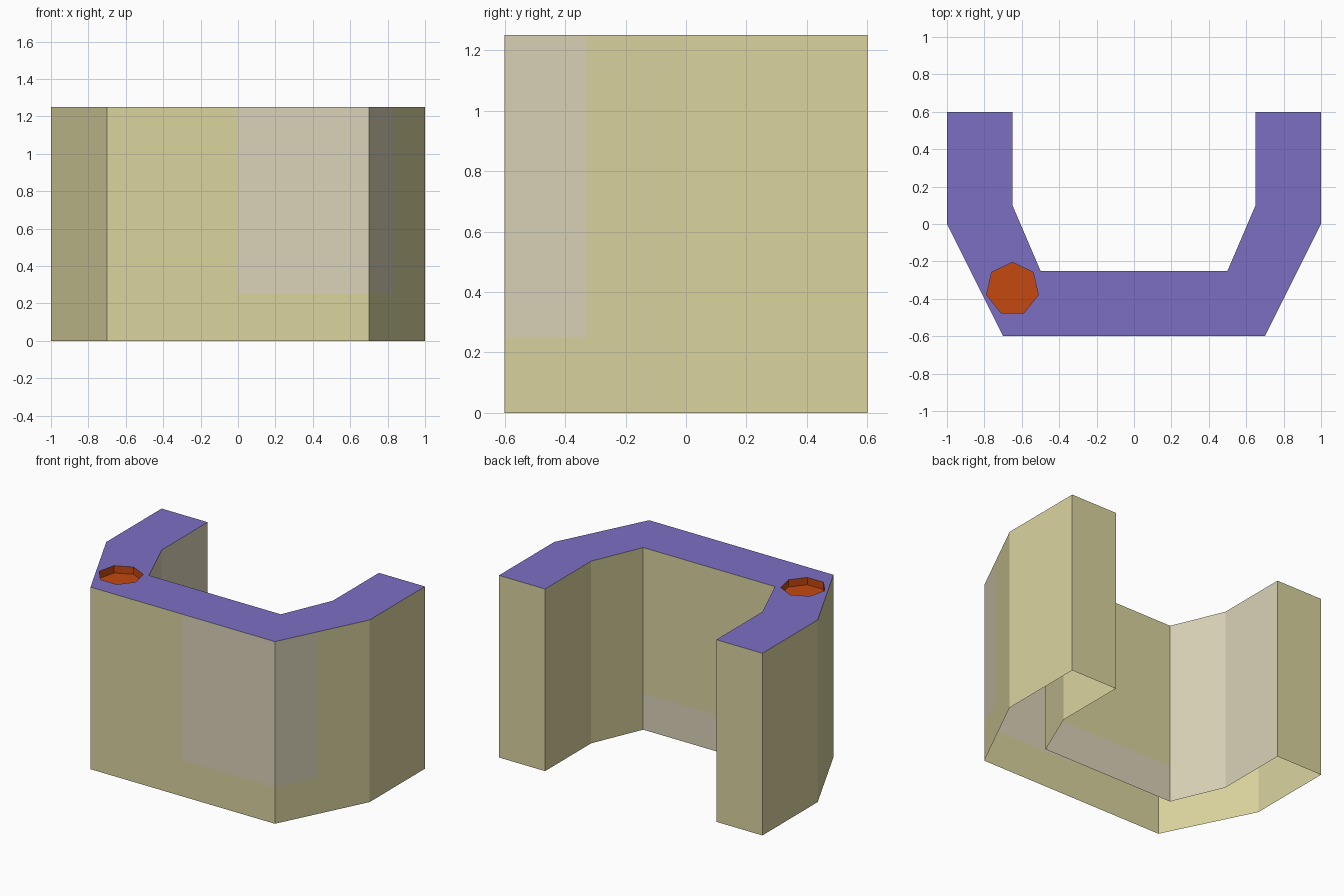
import bpy, bmesh, math

if "Cube" in bpy.data.objects:
    bpy.data.objects.remove(bpy.data.objects["Cube"])


def material(name, r, g, b):
    def lin(c):
        c /= 255
        return c / 12.92 if c <= 0.04045 else ((c + 0.055) / 1.055) ** 2.4
    m = bpy.data.materials.new(name)
    m.diffuse_color = (lin(r), lin(g), lin(b), 1)
    m.use_nodes = True
    m.node_tree.nodes["Principled BSDF"].inputs["Base Color"].default_value = m.diffuse_color
    return m


TAN = material("tan panel", 219, 212, 159)
PALE = material("pale panel", 219, 211, 184)
PURPLE = material("purple top", 125, 111, 196)
ORANGE = material("orange basin", 196, 72, 16)

HEIGHT, BAND = 1.25, 0.25


def finish(name, bm, mats):
    mesh = bpy.data.meshes.new(name)
    bm.to_mesh(mesh)
    bm.free()
    for m in mats:
        mesh.materials.append(m)
    obj = bpy.data.objects.new(name, mesh)
    bpy.context.collection.objects.link(obj)
    return obj


def ring(bm, pts, z):
    return [bm.verts.new((x, y, z)) for x, y in pts]


def bridge(bm, low, high):
    n = len(low)
    return [bm.faces.new((low[i], low[(i + 1) % n], high[(i + 1) % n], high[i]))
            for i in range(n)]


# Counter plan, counter-clockwise, with extra points where panel colours change
plan = [(-1, 0.6), (-1, 0), (-0.7, -0.6), (0, -0.6), (0.7, -0.6), (0.835, -0.33),
        (1, 0), (1, 0.6), (0.65, 0.6), (0.65, 0.1), (0.5, -0.25),
        (-0.5, -0.25), (-0.65, 0.1), (-0.65, 0.6)]

# Seven-sided basin opening
R, CX, CY = 0.142, -0.65, -0.347
hole = [(CX + R * math.cos(math.pi / 2 + k * math.tau / 7),
         CY + R * math.sin(math.pi / 2 + k * math.tau / 7)) for k in range(7)]

# Counter walls, open underneath
bm = bmesh.new()
rings = [ring(bm, plan, z) for z in (0, BAND, HEIGHT)]
walls = bridge(bm, rings[0], rings[1]) + bridge(bm, rings[1], rings[2])
for f in walls:
    c = f.calc_center_median()
    upper = c.z > BAND
    front_patch = upper and c.x > 0 and c.y < -0.4
    inner_band = not upper and abs(c.x) < 0.1 and -0.3 < c.y < -0.2
    inner_left = -0.66 < c.x < -0.55 and -0.2 < c.y < 0.5
    f.material_index = 1 if front_patch or inner_band or inner_left else 0
finish("counter_walls", bm, [TAN, PALE])

# Counter top with the opening left out
bm = bmesh.new()
edges = []
for pts in (plan, hole):
    vs = ring(bm, pts, HEIGHT)
    edges += [bm.edges.new((vs[i], vs[(i + 1) % len(vs)])) for i in range(len(vs))]
bmesh.ops.triangle_fill(bm, edges=edges, use_beauty=True, use_dissolve=False,
                        normal=(0, 0, 1))
for f in bm.faces:
    f.normal_update()
    if f.normal.z < 0:
        f.normal_flip()
finish("counter_top", bm, [PURPLE])

# Recessed basin
bm = bmesh.new()
low, high = ring(bm, hole, HEIGHT - 0.05), ring(bm, hole, HEIGHT)
bridge(bm, high, low)
bm.faces.new(low)
finish("basin", bm, [ORANGE])
